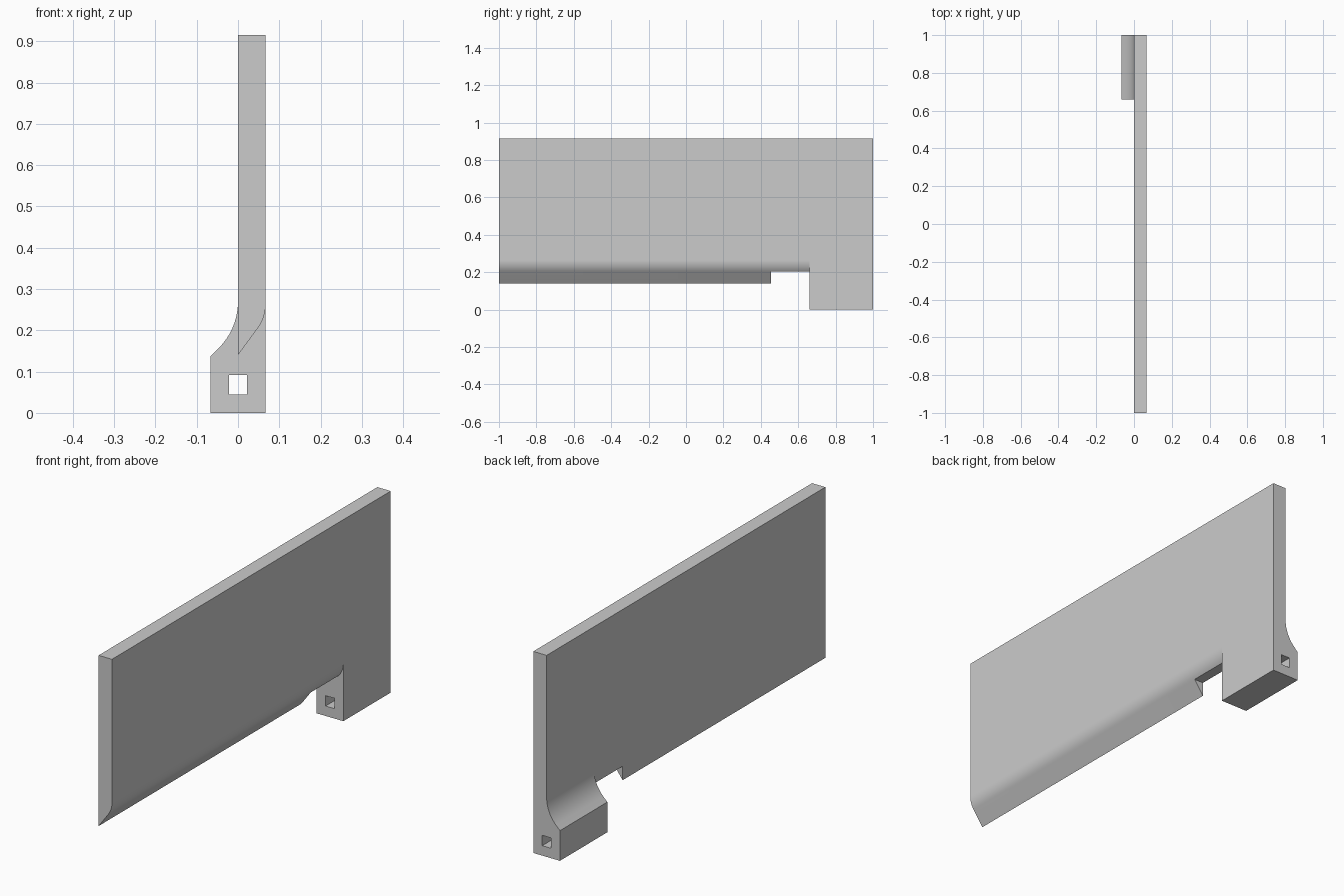
import bpy, bmesh
from math import radians, sin, cos

cube = bpy.data.objects.get("Cube")
if cube:
    bpy.data.objects.remove(cube, do_unlink=True)

grey = bpy.data.materials.new("light_grey")
grey.use_nodes = True
grey.diffuse_color = (0.6, 0.6, 0.6, 1)
grey.node_tree.nodes["Principled BSDF"].inputs["Base Color"].default_value = (0.6, 0.6, 0.6, 1)

TOP = 0.915
HALF = 0.067      # plate thickness, and half the width of the root block
ROOT_Y = 0.66     # where the root block starts


def prism(name, profile, y0, y1):
    """Extrude an (x, z) outline along y."""
    bm = bmesh.new()
    face = bm.faces.new([bm.verts.new((x, y0, z)) for x, z in profile])
    ext = bmesh.ops.extrude_face_region(bm, geom=[face])
    moved = [v for v in ext["geom"] if isinstance(v, bmesh.types.BMVert)]
    bmesh.ops.translate(bm, verts=moved, vec=(0, y1 - y0, 0))
    bmesh.ops.recalc_face_normals(bm, faces=bm.faces)
    mesh = bpy.data.meshes.new(name)
    bm.to_mesh(mesh)
    bm.free()
    mesh.materials.append(grey)
    obj = bpy.data.objects.new(name, mesh)
    bpy.context.collection.objects.link(obj)
    return obj


def rect(x0, x1, z0, z1):
    return [(x0, z0), (x1, z0), (x1, z1), (x0, z1)]


def fillet(x, z, radius, angle, steps=12):
    """Arc leaving a vertical wall at (x, z), bending down towards -x."""
    turns = [radians(angle) * i / steps for i in range(steps + 1)]
    return [(x - radius * (1 - cos(t)), z - radius * sin(t)) for t in turns]


def combine(target, other, operation):
    """Apply a boolean and remove the helper."""
    mod = target.modifiers.new(operation.lower(), "BOOLEAN")
    mod.operation, mod.solver, mod.object = operation, "EXACT", other
    bpy.ops.object.select_all(action="DESELECT")
    bpy.context.view_layer.objects.active = target
    target.select_set(True)
    bpy.ops.object.modifier_apply(modifier=mod.name)
    bpy.data.objects.remove(other, do_unlink=True)


# Plate with a rounded chamfer along its lower edge
blade = prism("blade_plate",
              [(0, TOP), (HALF, TOP)] + fillet(HALF, 0.264, 0.1, 35) + [(0, 0.14)],
              -1, ROOT_Y)
combine(blade, prism("notch", rect(-0.1, 0.1, 0, 0.203), 0.455, 0.8), "DIFFERENCE")

# Root block, flared to one side, with a square through hole
root = prism("root_block",
             [(HALF, 0), (HALF, TOP), (0, TOP)] + fillet(0, 0.27, 0.16, 45)
             + [(-HALF, 0.137), (-HALF, 0)],
             ROOT_Y, 1)
combine(root, prism("square_hole", rect(-0.022, 0.022, 0.045, 0.092), 0.5, 1.2), "DIFFERENCE")

# Merge into one solid and clean the flat faces
combine(blade, root, "UNION")
bm = bmesh.new()
bm.from_mesh(blade.data)
bmesh.ops.remove_doubles(bm, verts=bm.verts, dist=1e-5)
bmesh.ops.dissolve_limit(bm, angle_limit=radians(0.5), verts=bm.verts, edges=bm.edges)
bm.to_mesh(blade.data)
bm.free()
bpy.ops.object.shade_smooth_by_angle(angle=radians(20))
